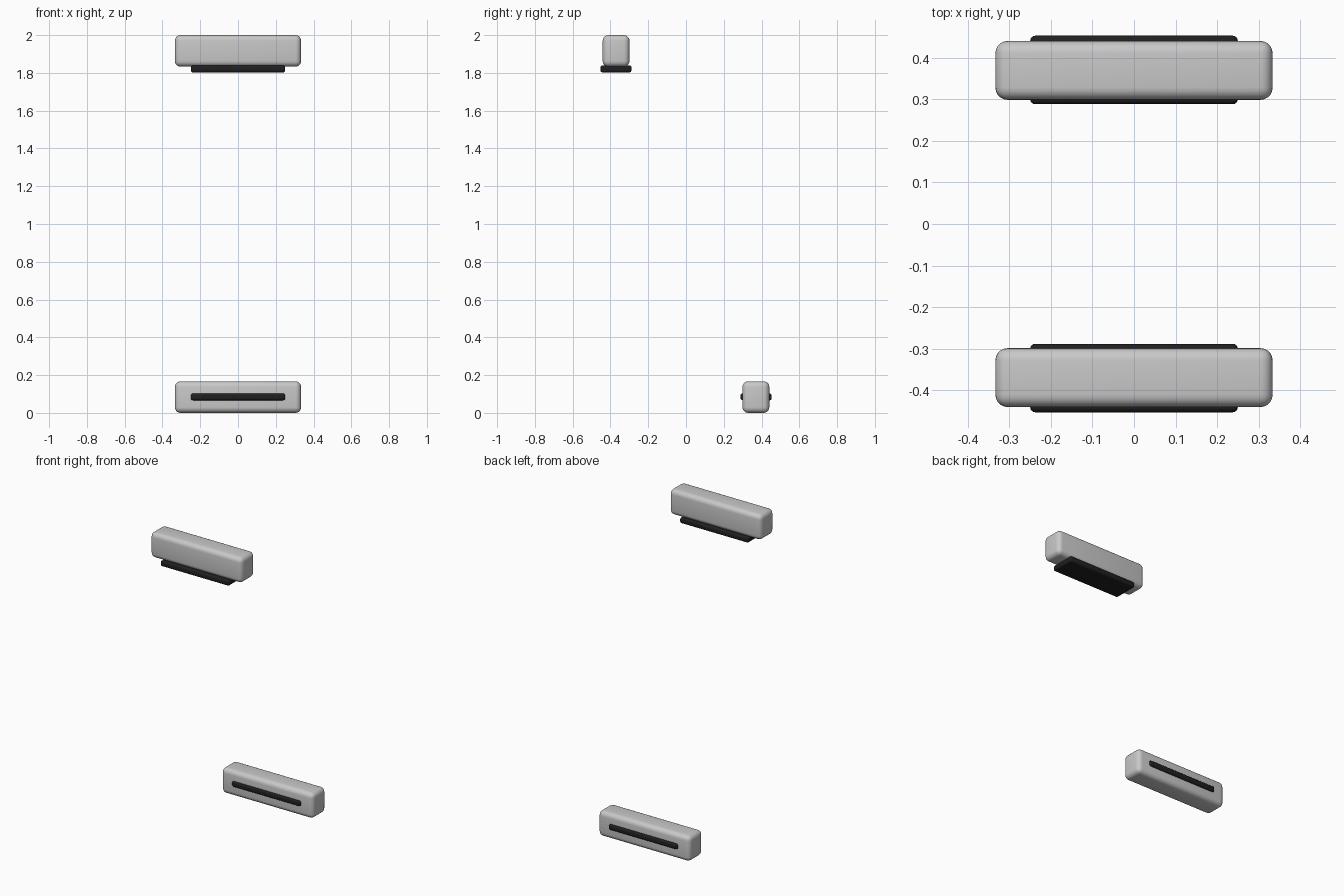
import bpy

cube = bpy.data.objects.get("Cube")
if cube:
    bpy.data.objects.remove(cube, do_unlink=True)


def make_material(name, color):
    mat = bpy.data.materials.new(name)
    mat.use_nodes = True
    mat.diffuse_color = color
    mat.node_tree.nodes["Principled BSDF"].inputs["Base Color"].default_value = color
    return mat


def rounded_box(name, center, size, radius, segments, mat):
    bpy.ops.mesh.primitive_cube_add(size=1, location=center)
    obj = bpy.context.object
    obj.name = name
    obj.scale = size
    bpy.ops.object.transform_apply(location=False, rotation=False, scale=True)
    bevel = obj.modifiers.new("rounded edges", "BEVEL")
    bevel.width = radius
    bevel.segments = segments
    bpy.ops.object.modifier_apply(modifier=bevel.name)
    obj.data.materials.append(mat)
    bpy.ops.object.shade_smooth_by_angle()
    return obj


grey = make_material("light grey", (0.58, 0.58, 0.58, 1))
black = make_material("soft black", (0.014, 0.014, 0.014, 1))

body_size = (0.668, 0.142, 0.167)
pad_size = (0.5, 0.165, 0.037)

# Lower bar at the back, with a dark strip running through its middle
rounded_box("lower_bar", (0, 0.37, 0.0835), body_size, 0.03, 5, grey)
rounded_box("lower_strip", (0, 0.371, 0.085), pad_size, 0.012, 4, black)

# Upper bar at the front, with a dark pad under it
rounded_box("upper_bar", (0, -0.37, 1.9165), body_size, 0.03, 5, grey)
rounded_box("upper_pad", (0, -0.371, 1.821), pad_size, 0.012, 4, black)
